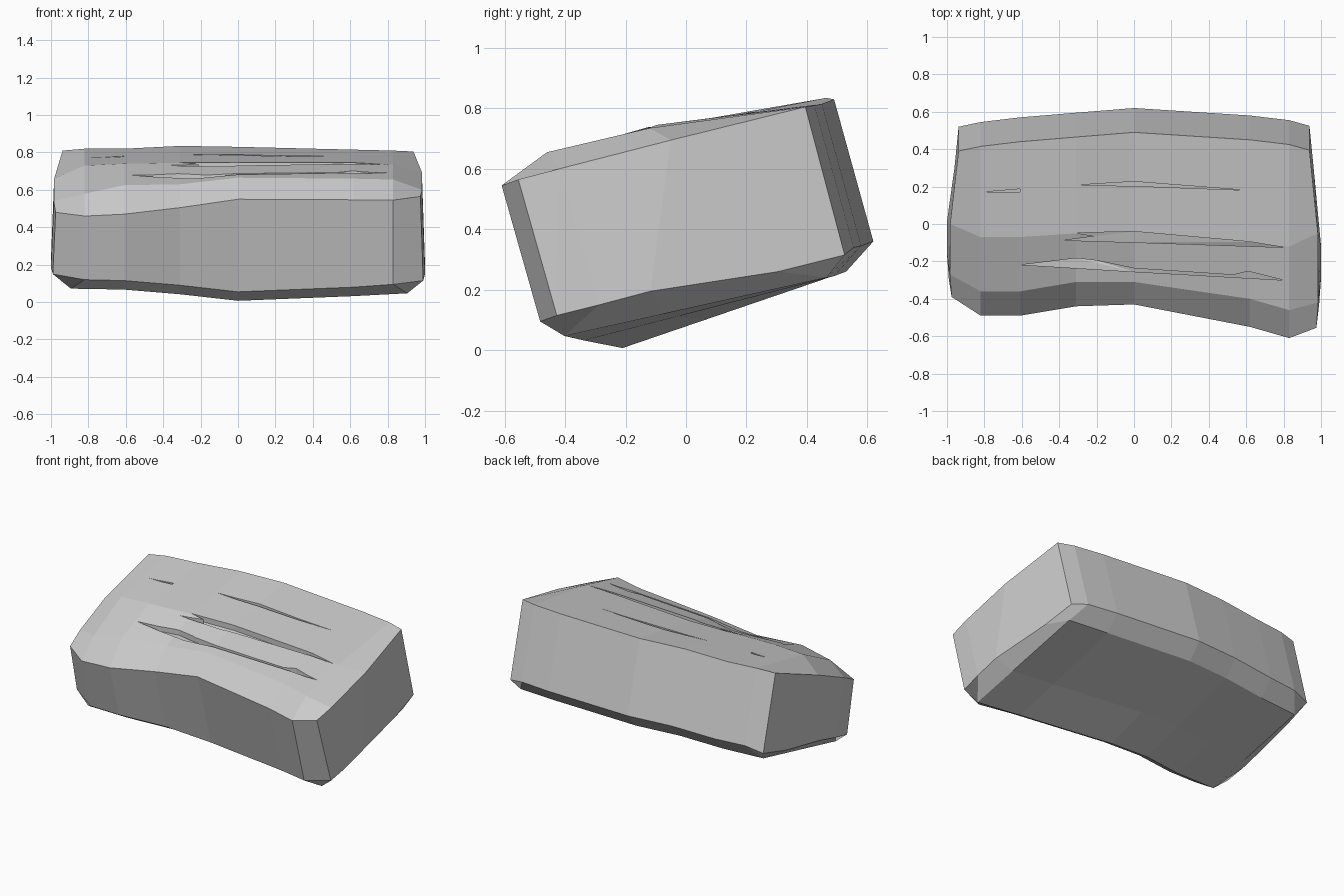
import bpy, bmesh
from mathutils import Vector
from mathutils.bvhtree import BVHTree

if "Cube" in bpy.data.objects:
    bpy.data.objects.remove(bpy.data.objects["Cube"])

# Cross-sections along x: x, front top y/z, front bottom z,
# top bevel y/z, top middle y/z, back bottom y, back top z
STATIONS = [
    (-1.00, -.39, .48, .150, -.27, .54, .00, .66, .520, .810),
    (-0.82, -.49, .46, .120, -.36, .58, -.07, .73, .545, .820),
    (-0.61, -.49, .47, .115, -.36, .625, -.07, .74, .570, .820),
    (-0.31, -.44, .505, .090, -.31, .63, -.05, .745, .595, .835),
    (0.00, -.43, .55, .055, -.31, .665, -.05, .745, .620, .830),
    (0.62, -.55, .547, .080, -.40, .66, -.10, .745, .580, .815),
    (0.83, -.61, .545, .095, -.46, .655, -.12, .735, .555, .810),
    (1.00, -.555, .565, .115, -.42, .60, -.05, .695, .525, .805),
]
# How far each ring point reaches at the two ends
END_X = (.975, .985, .983, .938, .938, .96, 1.0, 1.0, .99)


def ring(s):
    x, yf, zf, zfb, y1, z1, y2, z2, yb, zb = s
    end = abs(x) == 1
    back = Vector((yb, zb - (.49 if end else .47)))
    front = Vector((yf + .283 * (zf - zfb), zfb))
    if end:
        b1, mid, bf = (back + Vector((-.22, -.055)), front + Vector((.31, .08)),
                       front + Vector((.14, .035)))
    else:
        b1, bf = back + Vector((-.09, -.10)), front + Vector((.08, -.048))
        mid = bf.lerp(b1, .38)
    pts = [(yf, zf), (y1, z1), (y2, z2), (yb - .13, zb), back, b1, mid, bf, front]
    out = []
    for i, p in enumerate(pts):
        px = x * END_X[i] if end else x
        if not end and abs(x) > .8 and 5 <= i <= 7:   # underside runs closer to the ends
            px = x * 1.09
        out.append((px, p[0], p[1]))
    return out


def make_object(name, bm):
    bmesh.ops.recalc_face_normals(bm, faces=bm.faces[:])
    mesh = bpy.data.meshes.new(name)
    bm.to_mesh(mesh)
    obj = bpy.data.objects.new(name, mesh)
    bpy.context.collection.objects.link(obj)
    return obj


# Stone block lofted through the sections
bm = bmesh.new()
rings = [[bm.verts.new(p) for p in ring(s)] for s in STATIONS]
for a, b in zip(rings, rings[1:]):
    for i in range(len(a)):
        j = (i + 1) % len(a)
        bm.faces.new((a[i], a[j], b[j], b[i]))
bm.faces.new(rings[0])
bm.faces.new(rings[-1][::-1])
bmesh.ops.recalc_face_normals(bm, faces=bm.faces[:])
bmesh.ops.triangulate(bm, faces=[f for f in bm.faces if len(f.verts) > 4])
tree = BVHTree.FromBMesh(bm)
stone = make_object("stone_block", bm)
bm.free()

# Thin cracks cut into the top, as outlines seen from above
CRACKS = [
    [(-.79, .172), (-.61, .187), (-.61, .172)],
    [(-.31, .208), (0, .227), (.59, .181), (0, .203)],
    [(-.37, -.087), (-.21, -.065), (-.31, -.048), (0, -.04), (.62, -.095), (.8, -.125), (0, -.098)],
    [(-.6, -.218), (-.31, -.183), (-.2, -.195), (0, -.237), (.53, -.272), (.61, -.253), (.8, -.3), (0, -.255)],
]
for outline in CRACKS:
    bm = bmesh.new()
    low, high = [], []
    for x, y in outline:
        z = tree.ray_cast(Vector((x, y, 2)), Vector((0, 0, -1)))[0].z
        low.append(bm.verts.new((x, y, z - .035)))
        high.append(bm.verts.new((x, y, z + .1)))
    n = len(outline)
    for i in range(n):
        j = (i + 1) % n
        bm.faces.new((low[i], low[j], high[j], high[i]))
    bm.faces.new(low[::-1])
    bm.faces.new(high)
    bmesh.ops.triangulate(bm, faces=bm.faces[:])
    cutter = make_object("crack_cutter", bm)
    bm.free()
    cutter.hide_render = True
    mod = stone.modifiers.new("crack", 'BOOLEAN')
    mod.operation = 'DIFFERENCE'
    mod.solver = 'EXACT'
    mod.object = cutter
    bpy.context.view_layer.objects.active = stone
    bpy.ops.object.modifier_apply(modifier=mod.name)
    bpy.data.objects.remove(cutter)
